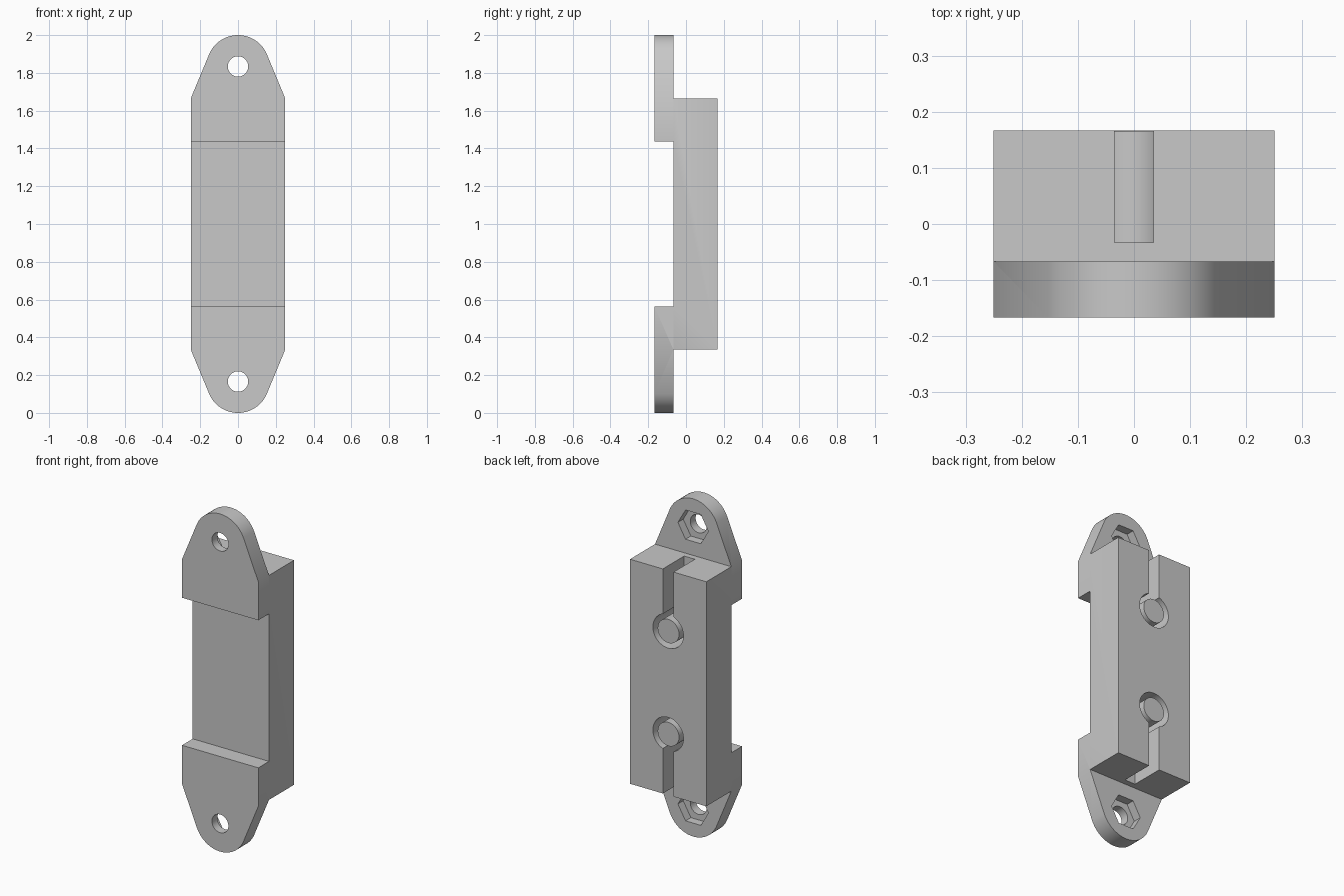
import bpy, bmesh, math

cube = bpy.data.objects.get("Cube")
if cube:
    bpy.data.objects.remove(cube, do_unlink=True)

grey = bpy.data.materials.new("plain grey")
grey.use_nodes = True
colour = (0.58, 0.58, 0.58, 1)
grey.diffuse_color = colour
grey.node_tree.nodes["Principled BSDF"].inputs["Base Color"].default_value = colour

FRONT, STEP, BACK = -0.167, -0.067, 0.167   # depth levels
HALF = 0.25                                 # half width
EYE_Z, EYE_R = 1.834, 0.166                 # rounded tab end
KEY_Z = 1.305                               # keyhole centre
SLOT_FLOOR = -0.033


def prism(name, outline, y0, y1):
    """Extrude an x/z outline from y0 to y1."""
    bm = bmesh.new()
    face = bm.faces.new([bm.verts.new((x, y0, z)) for x, z in outline])
    out = bmesh.ops.extrude_face_region(bm, geom=[face])
    moved = [v for v in out["geom"] if isinstance(v, bmesh.types.BMVert)]
    bmesh.ops.translate(bm, verts=moved, vec=(0, y1 - y0, 0))
    bmesh.ops.recalc_face_normals(bm, faces=bm.faces)
    mesh = bpy.data.meshes.new(name)
    bm.to_mesh(mesh)
    bm.free()
    mesh.materials.append(grey)
    obj = bpy.data.objects.new(name, mesh)
    bpy.context.collection.objects.link(obj)
    return obj


def ring(z, r, sides):
    return [(r * math.cos(2 * math.pi * i / sides), z + r * math.sin(2 * math.pi * i / sides))
            for i in range(sides)]


def rect(half, z0, z1):
    return [(-half, z0), (half, z0), (half, z1), (-half, z1)]


def combine(target, other, operation):
    """Apply a boolean and drop the helper."""
    bpy.context.view_layer.objects.active = target
    mod = target.modifiers.new("join", "BOOLEAN")
    mod.operation, mod.object, mod.solver = operation, other, "EXACT"
    bpy.ops.object.modifier_apply(modifier=mod.name)
    bpy.data.objects.remove(other, do_unlink=True)


# Tab outline: straight sides, then tangent lines into a round end
drop = EYE_Z - 1.665
start = math.acos(EYE_R / math.hypot(HALF, drop)) - math.atan2(drop, HALF)
steps = 32
arc = [start + (math.pi - 2 * start) * i / steps for i in range(steps + 1)]
tab_outline = [(-HALF, 1.665), (-HALF, 1.437), (HALF, 1.437), (HALF, 1.665)]
tab_outline += [(EYE_R * math.cos(a), EYE_Z + EYE_R * math.sin(a)) for a in arc]

body = prism("mount_body", rect(HALF, 0.335, 1.665), STEP, BACK)

for upper in (True, False):
    def place(outline):
        return outline if upper else [(x, 2 - z) for x, z in outline]

    # Mounting tab with screw hole and hexagonal nut pocket
    tab = prism("tab", place(tab_outline), FRONT, STEP)
    combine(tab, prism("screw_hole", place(ring(EYE_Z, 0.054, 40)), -0.3, 0.1), "DIFFERENCE")
    combine(tab, prism("nut_pocket", place(ring(EYE_Z, 0.1, 6)), STEP - 0.05, 0.1), "DIFFERENCE")

    # Slot running from the body end into a round recess with a post
    combine(body, prism("slot", place(rect(0.035, KEY_Z + 0.08, 1.8)), SLOT_FLOOR, 0.3), "DIFFERENCE")
    combine(body, prism("recess", place(ring(KEY_Z, 0.1, 48)), SLOT_FLOOR, 0.3), "DIFFERENCE")
    combine(body, prism("post", place(ring(KEY_Z, 0.07, 48)), SLOT_FLOOR - 0.01, BACK - 0.002), "UNION")
    combine(body, tab, "UNION")

bpy.ops.object.select_all(action="DESELECT")
body.select_set(True)
bpy.context.view_layer.objects.active = body
bpy.ops.object.shade_smooth_by_angle()
